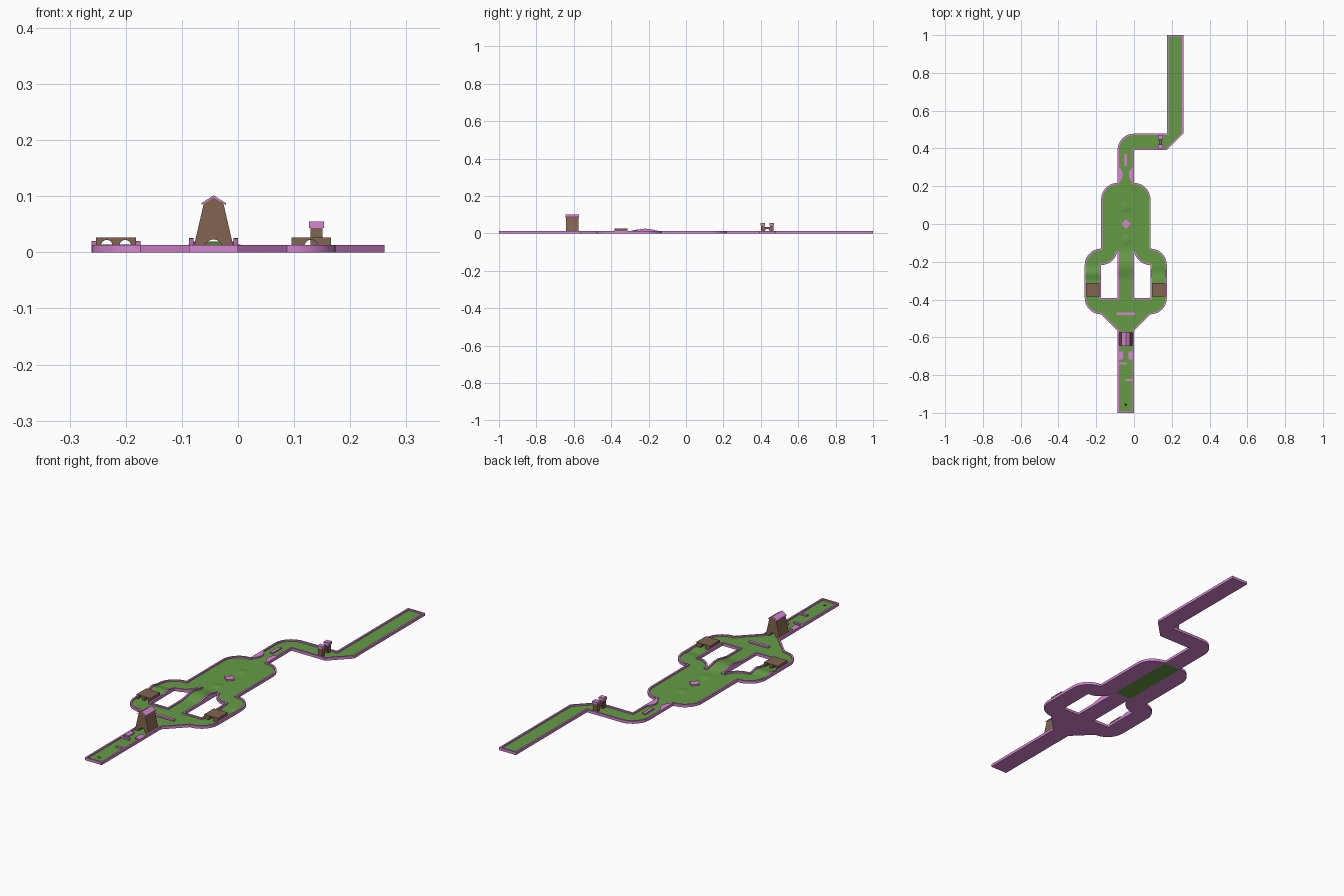
import bpy, bmesh
from math import sin, cos, pi, radians
from mathutils import Vector

if "Cube" in bpy.data.objects:
    bpy.data.objects.remove(bpy.data.objects["Cube"])

T = 2 / 23                 # one course tile
WALL, FLOOR, RIM = 0.09, 0.0065, 0.0127
MID = -0.5                 # centre line of the course, in tiles


def X(x): return x * T
def Y(k): return -1 + k * T


def material(name, r, g, b):
    m = bpy.data.materials.new(name)
    m.diffuse_color = (r, g, b, 1)
    m.use_nodes = True
    m.node_tree.nodes["Principled BSDF"].inputs["Base Color"].default_value = m.diffuse_color
    return m


green = material("turf", 0.13, 0.33, 0.06)
pink = material("pink_edging", 0.68, 0.24, 0.65)
brown = material("brown_timber", 0.22, 0.13, 0.08)
dark = material("cup_dark", 0.01, 0.03, 0.01)


def finish(bm, name, *mats, smooth=False):
    me = bpy.data.meshes.new(name)
    bm.to_mesh(me)
    bm.free()
    ob = bpy.data.objects.new(name, me)
    bpy.context.collection.objects.link(ob)
    for m in mats:
        me.materials.append(m)
    if smooth:
        bpy.ops.object.select_all(action='DESELECT')
        ob.select_set(True)
        bpy.context.view_layer.objects.active = ob
        bpy.ops.object.shade_smooth_by_angle(angle=radians(25))
    return ob


def prism(name, pts, axis, a, b, mat):
    """Extrude a 2D profile along an axis from a to b."""
    put = {'x': lambda p, d: (d, *p), 'y': lambda p, d: (p[0], d, p[1]),
           'z': lambda p, d: (*p, d)}[axis]
    bm = bmesh.new()
    f = bm.faces.new([bm.verts.new(put(p, a)) for p in pts])
    ext = bmesh.ops.extrude_face_region(bm, geom=[f])
    move = Vector(put((0, 0), b - a))
    bmesh.ops.translate(bm, vec=move, verts=[v for v in ext['geom'] if isinstance(v, bmesh.types.BMVert)])
    if not any(g.is_valid and len(g.verts) == len(pts) and g.calc_center_median()
               .dot(move) <= (b - a) * (a + 1e-6) for g in bm.faces):
        bm.faces.new([v for v in bm.verts][:len(pts)])
    bmesh.ops.recalc_face_normals(bm, faces=bm.faces)
    return finish(bm, name, mat)


def box(name, x, k, w, d, z0, z1, mat):
    """Box centred on tile position (x, k); w and d in tiles."""
    pts = [(X(x + i * w / 2), Y(k + j * d / 2)) for i, j in ((-1, -1), (1, -1), (1, 1), (-1, 1))]
    return prism(name, pts, 'z', z0, z1, mat)


def arc(cx, cy, a0, a1, r=1.0, n=10):
    return [(cx + r * cos(radians(a0 + (a1 - a0) * i / n)),
             cy + r * sin(radians(a0 + (a1 - a0) * i / n))) for i in range(n + 1)]


def inset(loop, d):
    """Mitred offset to the left of the loop's direction."""
    out = []
    for i, p in enumerate(loop):
        p, a, b = Vector(p), Vector(loop[i - 1]), Vector(loop[(i + 1) % len(loop)])
        u, v = (p - a).normalized(), (b - p).normalized()
        n1, n2 = Vector((-u.y, u.x)), Vector((-v.y, v.x))
        out.append(tuple(p + (n1 + n2) * d / (1 + n1.dot(n2))))
    return out


# Course outline and the two openings, in tile units
outer = ([(-1, 0), (0, 0), (0, 5)] + arc(1, 7, -90, 0) + arc(1, 9, 0, 90) + arc(0, 13, 0, 90)
         + [(0, 16), (2, 16), (3, 17), (3, 23), (2, 23), (2, 17)] + arc(0, 16, 90, 180)
         + arc(-1, 13, 90, 180) + arc(-2, 9, 90, 180) + arc(-2, 7, 180, 270) + [(-1, 5)])
left_gap = [(-2, 7)] + arc(-2, 10, -90, -15) + [(-1, 10 - sin(radians(15))), (-1, 7)]
right_gap = [(-1 - x, k) for x, k in reversed(left_gap)]
loops = [outer, left_gap, right_gap]
cup_loop = arc(MID, 0.5, 360, 0, 0.085, 16)[:-1]


def fill(bm, outlines, z, up):
    edges = []
    for lp in outlines:
        vs = [bm.verts.new((X(x), Y(k), z)) for x, k in lp]
        edges += [bm.edges.new((vs[i - 1], vs[i])) for i in range(len(vs))]
    res = bmesh.ops.triangle_fill(bm, edges=edges, use_beauty=True)
    for f in res['geom']:
        if isinstance(f, bmesh.types.BMFace):
            f.normal_update()
            if (f.normal.z > 0) != up:
                f.normal_flip()


def shape_hills(bm, dip):
    """Cut rows across the hill tiles, then raise the hills."""
    cuts = [((0, Y(8 + i / 12), 0), (0, 1, 0)) for i in range(25)] + [((0, Y(14), 0), (0, 1, 0))]
    cuts += [((X(x), 0, 0), (1, 0, 0)) for x in (-1, 0)]
    for co, no in cuts:
        bmesh.ops.bisect_plane(bm, geom=bm.verts[:] + bm.edges[:] + bm.faces[:],
                               plane_co=co, plane_no=no, dist=1e-6)
    for v in bm.verts:
        x, k = v.co.x / T, (v.co.y + 1) / T
        if v.co.z < 0.001 or not 8 < k < 10:
            continue
        if abs(x - MID) < 0.501:
            v.co.z += 0.0063 * (1 - cos(pi * (k - 8)))
        elif k < 9 and x < -1.99:
            v.co.z += 0.0038 * (1 - cos(2 * pi * (k - 8)))
        elif k < 9 and x > 1 - 0.01:
            v.co.z -= dip * (1 - cos(2 * pi * (k - 8)))


# Edging walls and underside
bm = bmesh.new()
for lp in loops:
    ins = inset(lp, WALL)
    rings = [[bm.verts.new((X(x), Y(k), z)) for x, k in pts]
             for pts, z in ((lp, 0), (lp, RIM), (ins, RIM), (ins, 0.002))]
    for a, b in zip(rings, rings[1:]):
        for i in range(len(lp)):
            bm.faces.new((a[i - 1], a[i], b[i], b[i - 1]))
fill(bm, loops, 0, False)
shape_hills(bm, 0)
for f in bm.faces:
    c = f.calc_center_median()
    if f.normal.z < -0.5 and X(-1) < c.x < 0 and Y(10) < c.y < Y(14) and c.z < 1e-4:
        f.material_index = 1
finish(bm, "course_edging", pink, green, smooth=True)

# Turf surface with the cup opening
bm = bmesh.new()
fill(bm, [inset(lp, WALL) for lp in loops] + [cup_loop], FLOOR, True)
shape_hills(bm, 0.002)
finish(bm, "turf_surface", green)
prism("cup", [(X(x), Y(k)) for x, k in cup_loop], 'z', 0.0005, 0.004, dark)

# Low round humps and diamond block in the wide area
for k in (10.5, 12.5):
    bm = bmesh.new()
    rings = []
    for j in range(5):
        z = FLOOR - 0.0002 + 0.002 * (1 + cos(pi * (1 - j / 4 * 0.9)))
        rings.append([bm.verts.new((X(x), Y(y), z)) for x, y in arc(MID, k, 0, 360, 0.4 - 0.08 * j, 20)[:-1]])
    for a, b in zip(rings, rings[1:]):
        for i in range(20):
            bm.faces.new((a[i - 1], a[i], b[i], b[i - 1]))
    bm.faces.new(rings[-1])
    finish(bm, "turf_hump", green, smooth=True)
prism("diamond_block", [(X(x), Y(k)) for x, k in arc(MID, 11.5, 0, 360, 0.29, 4)[:-1]],
      'z', 0.004, 0.0127, pink)

# Straight barriers
low = FLOOR - 0.002
box("barrier_right", -0.29, 2, 0.5, 0.13, low, RIM - 0.0002, pink)
box("barrier_left", -0.71, 3, 0.5, 0.13, low, RIM - 0.0002, pink)
box("barrier_wide", MID, 6.04, 1.15, 0.16, low, RIM, pink)
box("lane_divider", MID, 15.4, 0.16, 0.72, low, RIM, pink)
for s in (-1, 1):
    box("gap_block", MID + s * 0.32, 3.5, 0.28, 0.5, low, RIM - 0.0002, pink)
    # Rounded pinch in the neck
    bulge = [(X(MID + s * (0.45 - 0.27 * sin(pi * i / 14) ** 0.8)), Y(14 + i / 14)) for i in range(15)]
    prism("neck_pinch", bulge, 'z', low, RIM - 0.0002, pink)


def arched(cx, half, top, arches, base=0.005):
    """Block profile with arched openings along its base; top lists upper points."""
    pts = [(cx - half, base)]
    for ax, r, spring in arches:
        pts += [(cx + ax - r, base)]
        pts += arc(cx + ax, spring, 180, 0, r, 10)
        pts += [(cx + ax + r, base)]
    return pts + [(cx + half, base)] + [(cx + x, z) for x, z in top]


# Timber tunnels over the side lanes
h = 0.0355
lid = [(h, 0.026), (-h, 0.026)]
for name, x, arches in (("double_tunnel", -2.5, [(-0.0165, 0.0105, 0.0115), (0.0165, 0.0105, 0.0115)]),
                        ("single_tunnel", 1.5, [(0, 0.012, 0.0105)])):
    prism(name, arched(X(x), h, lid, arches), 'y', Y(7.5) - h, Y(7.5) + h, brown)

# Mill tower with gabled roof
cx = X(MID)
prism("mill_tower", arched(cx, 0.0365, [(0.0175, 0.087), (0, 0.098), (-0.0175, 0.087)],
                           [(0, 0.0165, 0.0065)]), 'y', Y(4.5) - 0.034, Y(4.5) + 0.034, brown)
roof = [(-0.022, 0.0845), (0, 0.0975), (0.022, 0.0845), (0.022, 0.0875), (0, 0.1015), (-0.022, 0.0875)]
prism("mill_roof", [(cx + x, z) for x, z in roof], 'y', Y(4.5) - 0.036, Y(4.5) + 0.036, pink)

# Castle gate: two capped towers joined by an arched wall
gx, gy = 0.14, Y(16.5)
prism("gate_wall", arched(gy, 0.0235, [(0.0235, 0.035), (-0.0235, 0.035)], [(0, 0.0125, 0.012)]),
      'x', gx - 0.008, gx + 0.008, brown)
for s in (-1, 1):
    k = 16.5 + s * 0.024 / T
    box("gate_tower", gx / T, k, 0.25, 0.22, 0.005, 0.044, brown)
    box("gate_tower_cap", gx / T, k, 0.305, 0.26, 0.043, 0.055, pink)
